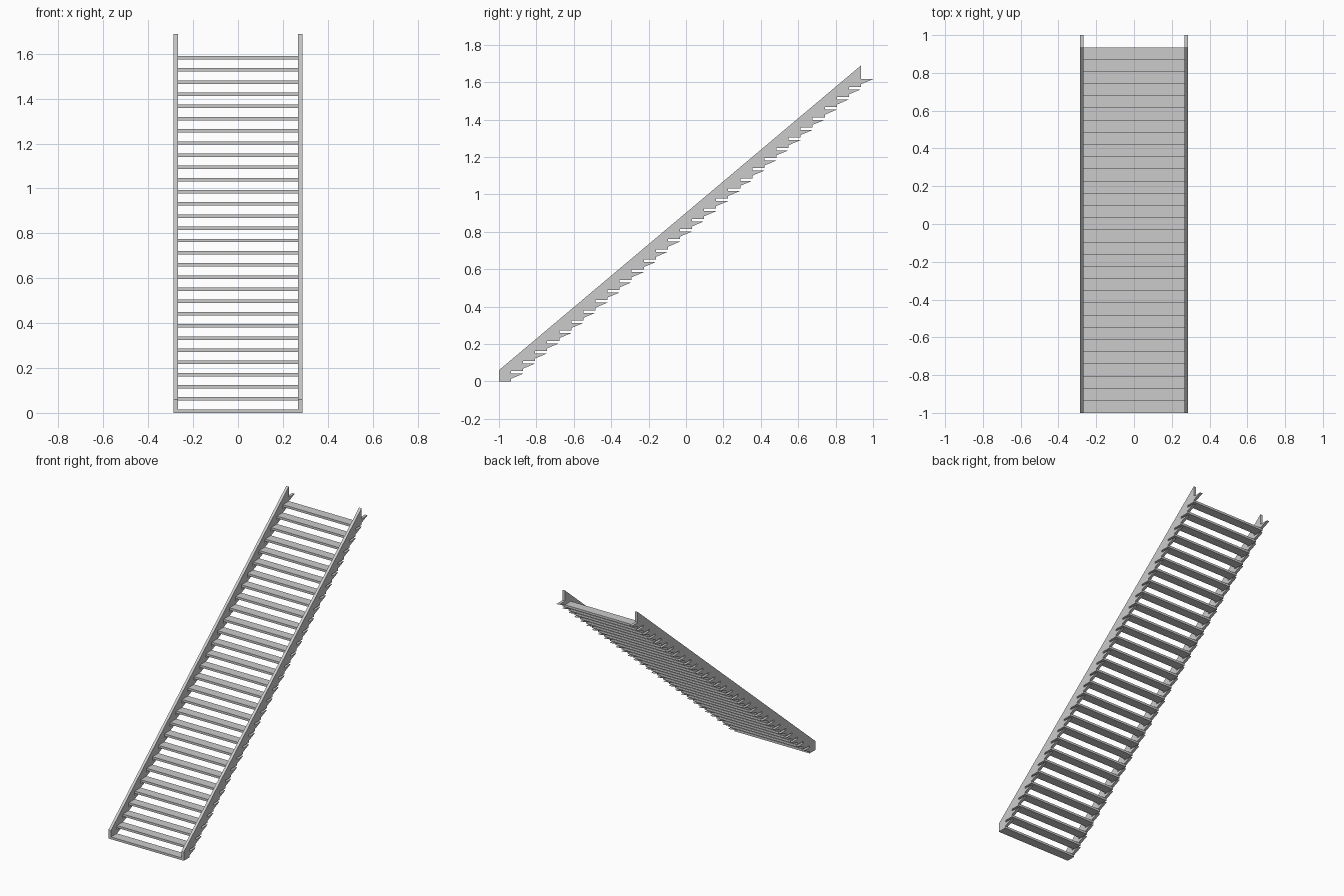
import bpy, bmesh

if "Cube" in bpy.data.objects:
    bpy.data.objects.remove(bpy.data.objects["Cube"])

STEPS = 30
RUN = 2 / 31          # depth of one step
RISE = 0.0543         # height of one step
TREAD = 0.0155        # tread thickness
X_IN, X_OUT = 0.268, 0.287


def make_object(name, bm):
    bmesh.ops.recalc_face_normals(bm, faces=bm.faces)
    mesh = bpy.data.meshes.new(name)
    bm.to_mesh(mesh)
    bm.free()
    obj = bpy.data.objects.new(name, mesh)
    bpy.context.collection.objects.link(obj)
    return obj


def extrude_profile(name, points, x0, x1):
    """Extrude a (y, z) outline along x."""
    bm = bmesh.new()
    face = bm.faces.new([bm.verts.new((x0, y, z)) for y, z in points])
    ext = bmesh.ops.extrude_face_region(bm, geom=[face])
    verts = [v for v in ext["geom"] if isinstance(v, bmesh.types.BMVert)]
    bmesh.ops.translate(bm, verts=verts, vec=(x1 - x0, 0, 0))
    return make_object(name, bm)


# Stringer outline: straight top edge, stepped underside with pointed brackets
outline = [(-1, 0.06), (-1, 0)]
for i in range(STEPS):
    y, z = -1 + RUN * (i + 1), RISE * i
    outline += [(y, z), (y, z + 0.014), (y + RUN, z + 0.041), (y, z + 0.041)]
    if i < STEPS - 1:
        outline.append((y, z + RISE))
outline.append((-1 + RUN * STEPS, 0.06 + RISE * STEPS))

extrude_profile("left_stringer", outline, -X_OUT, -X_IN)
extrude_profile("right_stringer", outline, X_IN, X_OUT)

# Open treads, repeated up the flight
tread = extrude_profile(
    "treads", [(-1, 0), (-1 + RUN, 0), (-1 + RUN, TREAD), (-1, TREAD)], -X_IN, X_IN)
array = tread.modifiers.new("steps", 'ARRAY')
array.count = STEPS
array.use_relative_offset = False
array.use_constant_offset = True
array.constant_offset_displace = (0, RUN, RISE)
